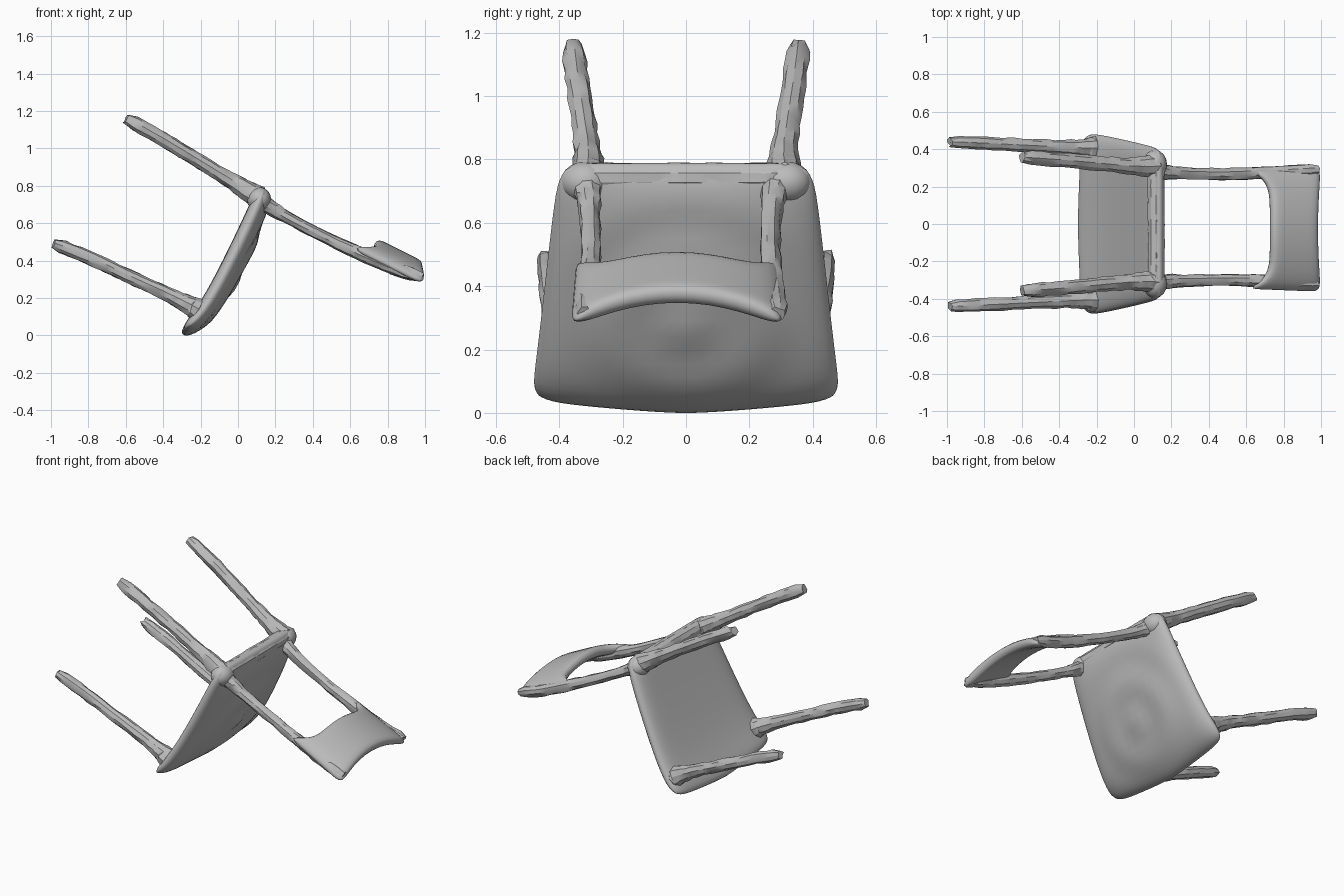
import bpy, bmesh, math, random
from mathutils import Vector

if "Cube" in bpy.data.objects:
    bpy.data.objects.remove(bpy.data.objects["Cube"])

random.seed(4)
grey = bpy.data.materials.new("warm_grey")
grey.diffuse_color = (0.5, 0.5, 0.5, 1)
grey.use_nodes = True
grey.node_tree.nodes["Principled BSDF"].inputs["Base Color"].default_value = grey.diffuse_color


def finish(name, bm, angle):
    bmesh.ops.remove_doubles(bm, verts=bm.verts, dist=0.0004)
    bmesh.ops.recalc_face_normals(bm, faces=bm.faces)
    me = bpy.data.meshes.new(name)
    bm.to_mesh(me)
    bm.free()
    me.materials.append(grey)
    ob = bpy.data.objects.new(name, me)
    bpy.context.collection.objects.link(ob)
    bpy.ops.object.select_all(action='DESELECT')
    ob.select_set(True)
    bpy.context.view_layer.objects.active = ob
    bpy.ops.object.shade_smooth_by_angle(angle=math.radians(angle))
    return ob


def limb(name, stations, rings=20, sides=9, jitter=0.004):
    """Rough tapered rod through (x, y, z, radius) stations, blunt ends."""
    st = [Vector(s) for s in stations]
    axis = (st[-1].xyz - st[0].xyz).normalized()
    side = axis.cross(Vector((0, 1, 0)))
    if side.length < 0.1:
        side = Vector((1, 0, 0))
    side.normalize()
    up = axis.cross(side)
    bm = bmesh.new()
    loops = []
    for i in range(rings + 1):
        t = i / rings * (len(st) - 1)
        k = min(int(t), len(st) - 2)
        p = st[k].lerp(st[k + 1], t - k)
        r = p.w * (0.72 if i in (0, rings) else 1)
        loop = []
        for j in range(sides):
            a = 2 * math.pi * (j + 0.5) / sides
            rr = r + random.uniform(-jitter, jitter)
            c = p.xyz + axis * random.uniform(-jitter, jitter) * 2
            loop.append(bm.verts.new(c + (side * math.cos(a) + up * math.sin(a)) * rr))
        loops.append(loop)
    for l0, l1 in zip(loops, loops[1:]):
        for j in range(sides):
            k = (j + 1) % sides
            if random.random() < 0.5:
                tris = ((l0[j], l0[k], l1[k]), (l0[j], l1[k], l1[j]))
            else:
                tris = ((l0[j], l0[k], l1[j]), (l0[k], l1[k], l1[j]))
            for tri in tris:
                bm.faces.new(tri)
    bm.faces.new(loops[0])
    bm.faces.new(loops[-1])
    return finish(name, bm, 26)


def slab(name, normal, centre, upper, lower, nu=28, nv=24):
    """Cushion-edged panel: a runs across, b runs along, both from -1 to 1."""
    bm = bmesh.new()
    for thick in (upper, lower):
        grid = []
        for i in range(nu + 1):
            row = []
            for j in range(nv + 1):
                a = -math.cos(math.pi * i / nu)
                b = -math.cos(math.pi * j / nv)
                edge = math.sqrt(max(0, (1 - a ** 10) * (1 - b ** 10)))
                # pull corners in so the outline is rounded
                ra, rb = a * (1 - 0.05 * b ** 14), b * (1 - 0.05 * a ** 14)
                row.append(bm.verts.new(centre(ra, rb) + normal * thick(a, b) * edge))
            grid.append(row)
        for i in range(nu):
            for j in range(nv):
                bm.faces.new((grid[i][j], grid[i + 1][j], grid[i + 1][j + 1], grid[i][j + 1]))
    return finish(name, bm, 50)


# Seat: tilted panel, flat underneath, swelling on the sitting side
along = Vector((0.44, 0, 0.898))
out = Vector((0.898, 0, -0.44))


def seat_centre(a, b):
    t = (b + 1) / 2
    s = -0.052 + 0.895 * t + 0.046 * abs(a) ** 1.4 * (1 - t) ** 3
    half = 0.49 - 0.085 * t - 0.008 * t ** 6
    dip = -0.055 * (1 - t) ** 6 - 0.012 * t ** 6
    return Vector((-0.25, a * half, 0.04)) + along * s + out * (0.035 + dip)


def seat_swell(a, b):
    r = math.hypot(a, b + 0.2)
    inner = (1 - a * a) * (1 - b * b)
    return 0.044 + 0.041 * inner + 0.008 * math.cos(12 * r) * inner


slab("seat", out, seat_centre, seat_swell, lambda a, b: -0.042)


# Backrest: panel bowed across its width
def back_centre(a, b):
    t = (b + 1) / 2
    x0 = 0.73 - 0.13 * a ** 6
    x = x0 + (0.98 + 0.018 * a * a - x0) * t
    z = 0.495 - 0.5 * (x - 0.72) - 0.074 * a * a
    return Vector((x, -0.028 + a * (0.318 + 0.016 * t), z))


slab("backrest", Vector((0.44, 0, 0.898)), back_centre,
     lambda a, b: 0.033, lambda a, b: -0.033, 20, 14)

# Rail along the rear edge of the seat
limb("rear_rail", [(0.118, y, 0.742, 0.047) for y in (-0.33, 0, 0.33)], 16, 10, 0.002)

for s, tag in ((-1, "left"), (1, "right")):
    # Legs, flared where they meet the seat
    limb("rear_leg_" + tag, [
        (0.13, s * 0.312, 0.728, 0.06), (0.06, s * 0.308, 0.765, 0.056),
        (-0.04, s * 0.31, 0.828, 0.042), (-0.2, s * 0.325, 0.927, 0.039),
        (-0.4, s * 0.343, 1.048, 0.038), (-0.6, s * 0.357, 1.16, 0.038)])
    limb("front_leg_" + tag, [
        (-0.2, s * 0.405, 0.122, 0.07), (-0.26, s * 0.406, 0.16, 0.052),
        (-0.36, s * 0.41, 0.212, 0.039), (-0.6, s * 0.422, 0.323, 0.036),
        (-0.8, s * 0.432, 0.417, 0.036), (-0.985, s * 0.44, 0.492, 0.036)])
    # Posts carrying the backrest
    y = -0.016
    limb("back_post_" + tag, [
        (0.1, y + s * 0.305, 0.725, 0.055), (0.17, y + s * 0.293, 0.688, 0.042),
        (0.26, y + s * 0.286, 0.632, 0.032), (0.48, y + s * 0.283, 0.518, 0.032),
        (0.66, y + s * 0.287, 0.434, 0.036), (0.82, y + s * 0.296, 0.365, 0.035),
        (0.98, y + s * 0.305, 0.312, 0.035)])
    # Rounded corner where leg, post and seat meet
    bm = bmesh.new()
    bmesh.ops.create_uvsphere(bm, u_segments=16, v_segments=10, radius=0.065)
    bmesh.ops.scale(bm, verts=bm.verts, vec=(1, 1.2, 1))
    bmesh.ops.translate(bm, verts=bm.verts, vec=(0.112, s * 0.318, 0.728))
    finish("corner_" + tag, bm, 40)
